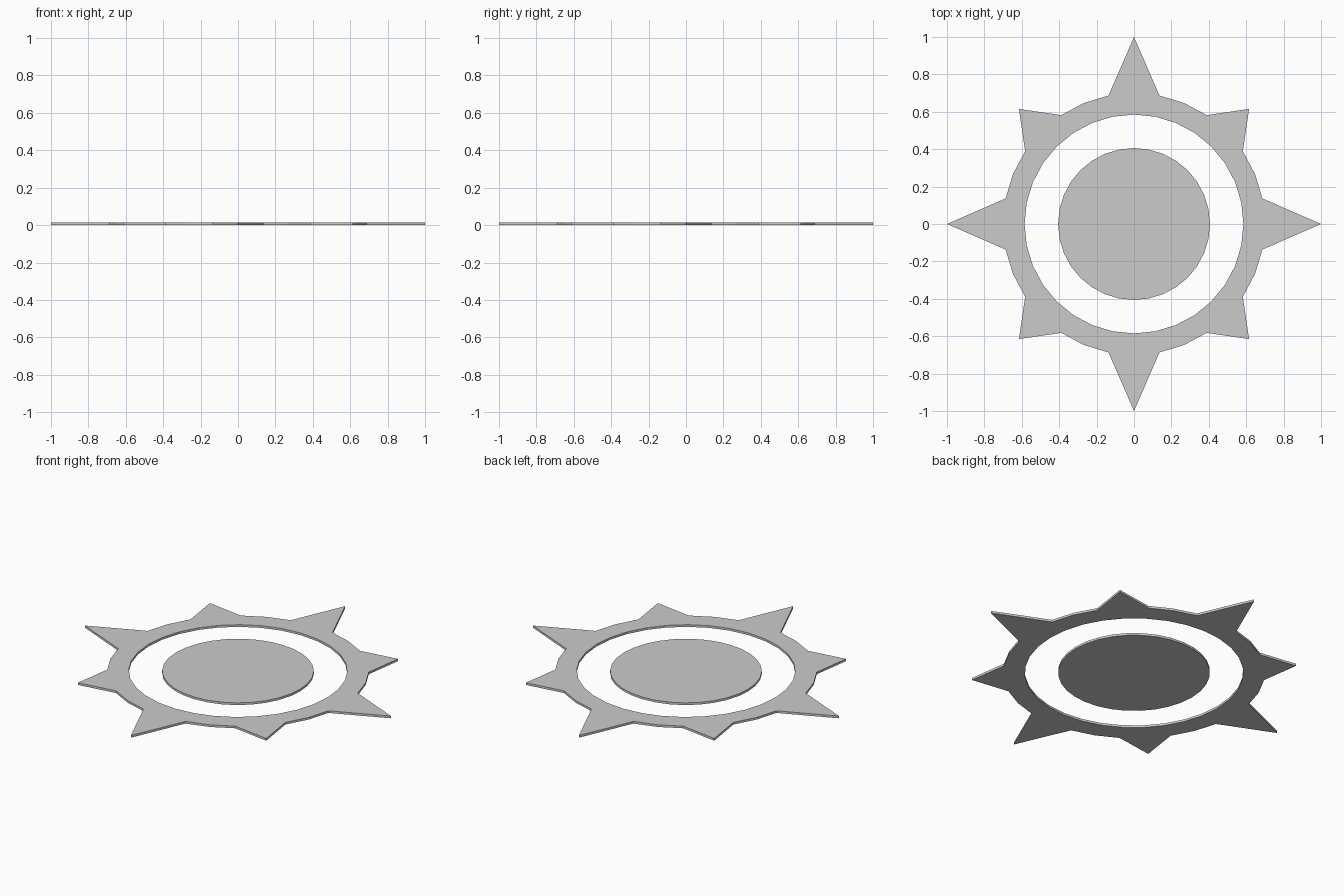
import bpy, bmesh
from math import sin, cos, pi

if "Cube" in bpy.data.objects:
    bpy.data.objects.remove(bpy.data.objects["Cube"])

SIDES = 32
THICK = 0.013


def circle_points(radius_of):
    """Points of a 32-sided loop; radius_of(i) gives the radius at step i."""
    return [(radius_of(i) * cos(2 * pi * i / SIDES),
             radius_of(i) * sin(2 * pi * i / SIDES)) for i in range(SIDES)]


def make_plate(name, outer, inner=None):
    """Flat plate from an outer outline, with an optional hole."""
    bm = bmesh.new()

    def loop(points, z):
        return [bm.verts.new((x, y, z)) for x, y in points]

    def bridge(a, b):
        for i in range(SIDES):
            j = (i + 1) % SIDES
            bm.faces.new((a[i], a[j], b[j], b[i]))

    low, high = loop(outer, 0), loop(outer, THICK)
    bridge(low, high)
    if inner:
        low_in, high_in = loop(inner, 0), loop(inner, THICK)
        bridge(high, high_in)
        bridge(high_in, low_in)
        bridge(low_in, low)
    else:
        bm.faces.new(high)
        bm.faces.new(low[::-1])
    bmesh.ops.recalc_face_normals(bm, faces=bm.faces)
    mesh = bpy.data.meshes.new(name)
    bm.to_mesh(mesh)
    bm.free()
    obj = bpy.data.objects.new(name, mesh)
    bpy.context.collection.objects.link(obj)
    return obj


def spiked_radius(i):
    # long points on the axes, short points on the diagonals
    if i % 8 == 0:
        return 1.0
    if i % 8 == 4:
        return 0.87
    return 0.70


# Spiked outer ring
make_plate("spiked_ring", circle_points(spiked_radius),
           circle_points(lambda i: 0.585))

# Centre disc
make_plate("centre_disc", circle_points(lambda i: 0.406))
